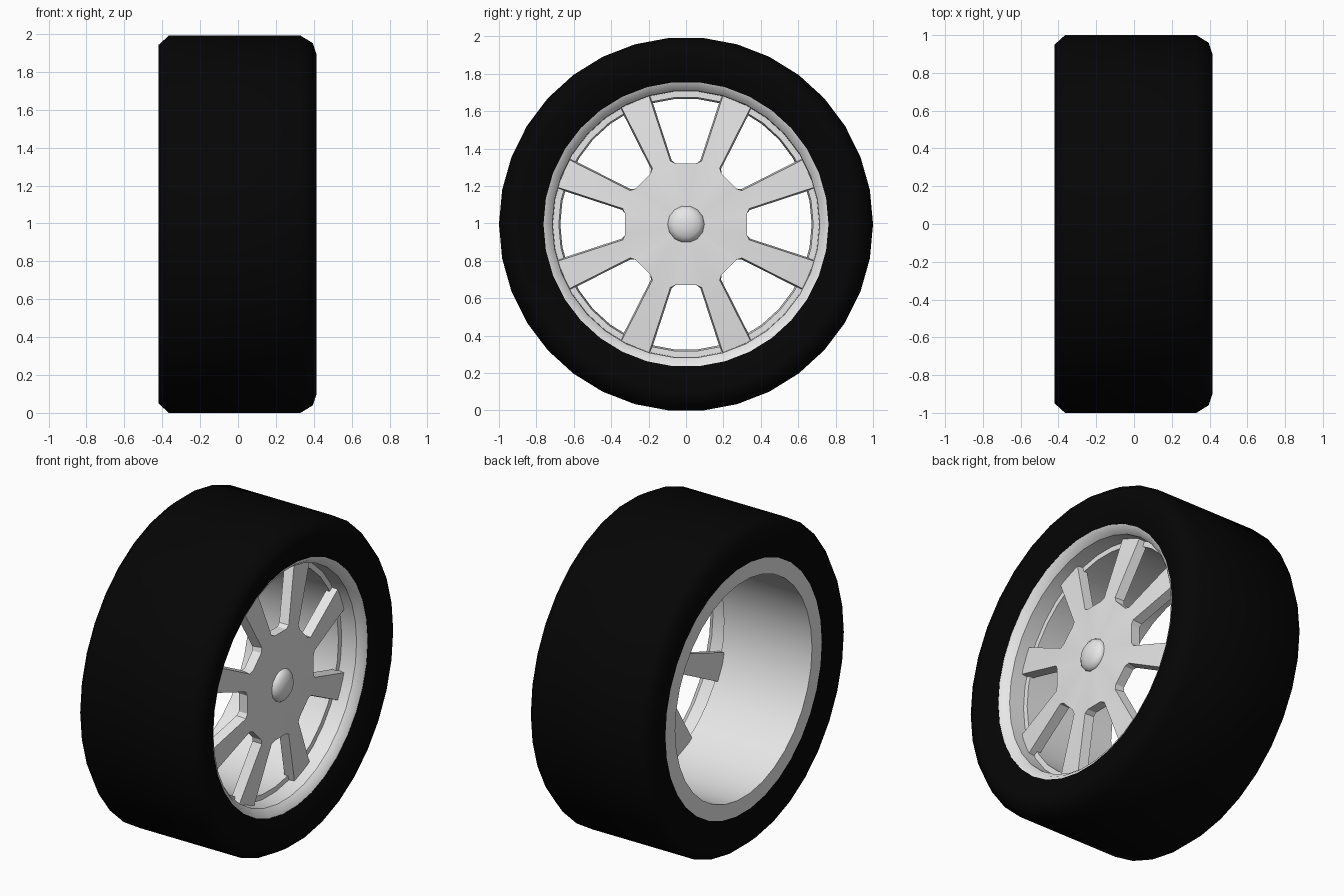
import bpy, bmesh
from math import sin, cos, pi, radians
from mathutils import Matrix, Vector

cube = bpy.data.objects.get("Cube")
if cube:
    bpy.data.objects.remove(cube, do_unlink=True)

SEG = 34
AXLE = Vector((0, 0, cos(pi / SEG)))


def material(name, value, rough):
    m = bpy.data.materials.new(name)
    m.use_nodes = True
    colour = (value, value, value, 1)
    m.diffuse_color = colour
    node = m.node_tree.nodes["Principled BSDF"]
    node.inputs["Base Color"].default_value = colour
    node.inputs["Roughness"].default_value = rough
    return m


def finish(name, bm, mat, angle):
    bmesh.ops.recalc_face_normals(bm, faces=bm.faces)
    mesh = bpy.data.meshes.new(name)
    bm.to_mesh(mesh)
    bm.free()
    mesh.materials.append(mat)
    ob = bpy.data.objects.new(name, mesh)
    ob.location = AXLE
    bpy.context.collection.objects.link(ob)
    bpy.ops.object.select_all(action='DESELECT')
    ob.select_set(True)
    bpy.context.view_layer.objects.active = ob
    bpy.ops.object.shade_smooth_by_angle(angle=radians(angle))


def ring(name, profile, mat, angle):
    """Turn a closed (x, radius) profile around the axle."""
    bm = bmesh.new()
    rows = []
    for i in range(SEG):
        a = 2 * pi * i / SEG
        rows.append([bm.verts.new((x, r * cos(a), r * sin(a))) for x, r in profile])
    n = len(profile)
    for i in range(SEG):
        p, q = rows[i], rows[(i + 1) % SEG]
        for j in range(n):
            k = (j + 1) % n
            bm.faces.new((p[j], p[k], q[k], q[j]))
    finish(name, bm, mat, angle)


rubber = material("black rubber", 0.0016, 0.8)
alloy = material("light grey alloy", 0.8, 0.5)

# Tyre with sidewalls that dish in towards the rim
ring("tyre", [(-.395, .762), (-.42, .95), (-.365, 1), (.33, 1),
              (.395, .96), (.415, .9), (.36, .762)], rubber, 60)

# Rim barrel with flared lip and a ledge behind the spokes
ring("rim_barrel", [(-.396, .768), (-.396, .672), (.215, .68), (.215, .712),
                    (.315, .715), (.35, .742), (.361, .768)], alloy, 30)


# Spoked face: shallow conical hub and eight bowed, tapered spokes
def sector(bm, mid, x_shift, widen):
    """Corners of one spoke and its share of the hub edge."""
    def point(along, across, x):
        v = Vector((x + x_shift, along, across))
        return bm.verts.new(Matrix.Rotation(mid, 3, 'X') @ v)
    root = [point(.345, s * (.052 + widen), .29) for s in (-1, 1)]
    tip = [point(.71, s * (.08 + widen), .25) for s in (-1, 1)]
    edge = [point(.33 * cos(.222), s * .33 * sin(.222), .293) for s in (-1, 1)]
    return [edge[0], root[0], tip[0], tip[1], root[1], edge[1]]


def face_side(bm, x_shift, widen):
    centre = bm.verts.new((.305 + x_shift, 0, 0))
    outline = []
    for k in range(8):
        s = sector(bm, pi / 8 + k * pi / 4, x_shift, widen)
        for a, b in ((0, 1), (1, 4), (4, 5)):
            bm.faces.new((centre, s[a], s[b]))
        bm.faces.new((s[1], s[2], s[3], s[4]))
        outline += s
    for k in range(8):
        bm.faces.new((centre, outline[6 * k + 5], outline[(6 * k + 6) % 48]))
    return outline


bm = bmesh.new()
front = face_side(bm, 0, 0)
back = face_side(bm, -.06, .008)
for i in range(48):
    j = (i + 1) % 48
    bm.faces.new((front[i], front[j], back[j], back[i]))
finish("spoked_face", bm, alloy, 30)

# Flattened dome on the hub
bm = bmesh.new()
bmesh.ops.create_uvsphere(bm, u_segments=14, v_segments=8, radius=.1)
bmesh.ops.transform(bm, verts=bm.verts, matrix=Matrix.Translation((.298, 0, 0))
                    @ Matrix.Diagonal((.5, 1, 1, 1)) @ Matrix.Rotation(pi / 2, 4, 'Y'))
finish("hub_cap", bm, alloy, 60)
